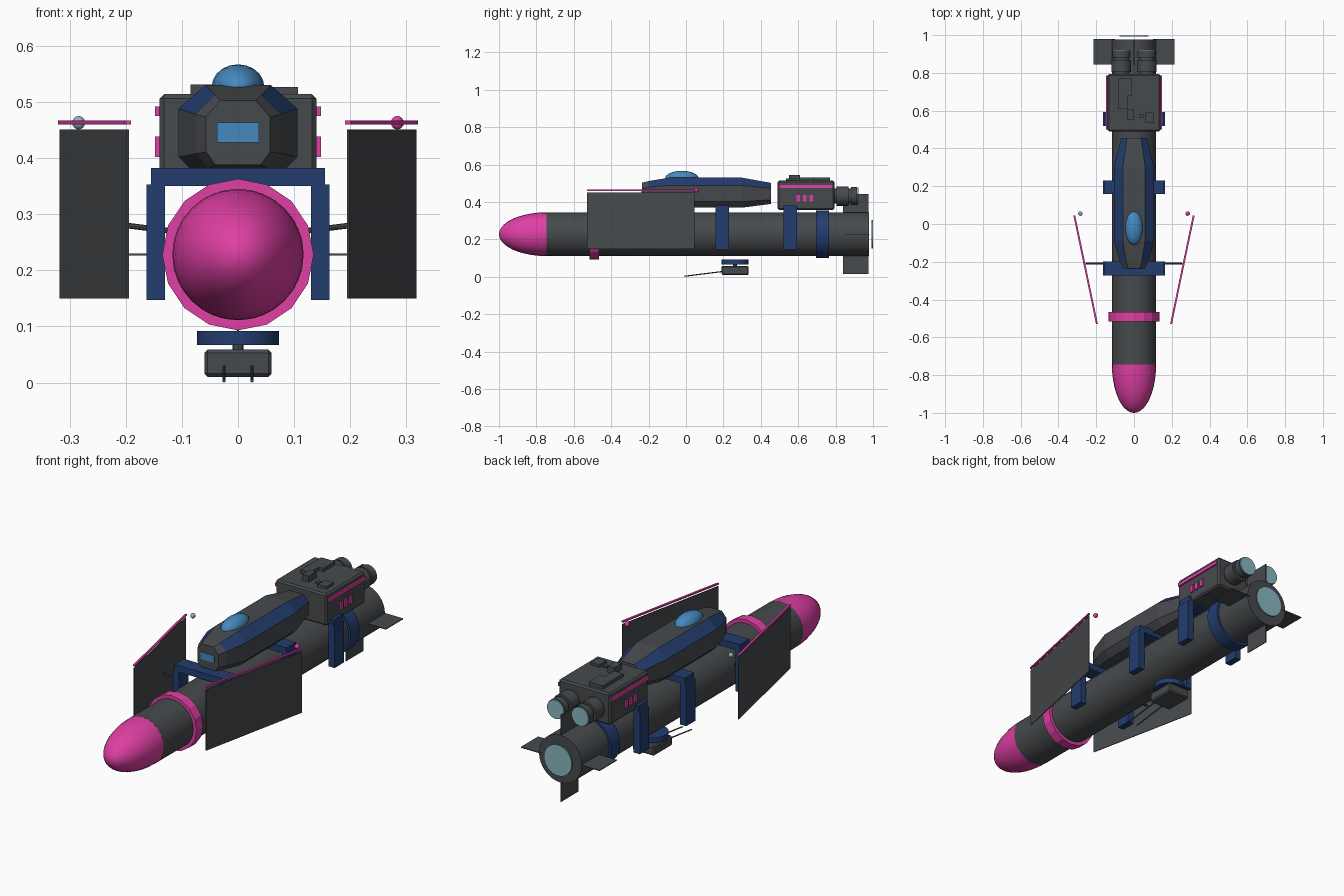
import bpy, bmesh, math
from mathutils import Vector, Matrix

if "Cube" in bpy.data.objects:
    bpy.data.objects.remove(bpy.data.objects["Cube"])


def material(name, rgb):
    m = bpy.data.materials.new(name)
    m.use_nodes = True
    m.diffuse_color = (*rgb, 1)
    m.node_tree.nodes["Principled BSDF"].inputs["Base Color"].default_value = (*rgb, 1)
    return m


GREY = material("dark grey", (0.062, 0.068, 0.073))
NAVY = material("navy blue", (0.017, 0.047, 0.16))
PINK = material("hot pink", (0.74, 0.05, 0.37))
SKY = material("sky blue", (0.06, 0.25, 0.52))
TEAL = material("pale teal", (0.25, 0.47, 0.53))
AXIS = 0.228   # height of the main tube's centre line


def finish(name, bm, mats, smooth=False):
    bmesh.ops.recalc_face_normals(bm, faces=bm.faces)
    mesh = bpy.data.meshes.new(name)
    bm.to_mesh(mesh)
    bm.free()
    ob = bpy.data.objects.new(name, mesh)
    bpy.context.collection.objects.link(ob)
    for m in mats:
        mesh.materials.append(m)
    if smooth:
        bpy.ops.object.select_all(action='DESELECT')
        ob.select_set(True)
        bpy.context.view_layer.objects.active = ob
        bpy.ops.object.shade_smooth_by_angle(angle=math.radians(35))
    return ob


def box(name, x, y, z, mat, bevel=0):
    """Box from (min, max) pairs."""
    bm = bmesh.new()
    bmesh.ops.create_cube(bm, size=1)
    for v in bm.verts:
        v.co = [(a + b) / 2 + c * (b - a) for (a, b), c in zip((x, y, z), v.co)]
    if bevel:
        bmesh.ops.bevel(bm, geom=bm.edges[:], offset=bevel, segments=1, affect='EDGES')
    return finish(name, bm, [mat])


def lathe(name, profile, mat, x=0, z=AXIS, sides=32, smooth=True):
    """Revolve (y, radius) points about a line along y."""
    bm = bmesh.new()
    rings = []
    for y, r in profile:
        n = sides if r > 0 else 1
        rings.append([bm.verts.new((x + r * math.sin(math.tau * i / n), y,
                                    z + r * math.cos(math.tau * i / n))) for i in range(n)])
    for a, b in zip(rings, rings[1:]):
        for i in range(sides):
            j = (i + 1) % sides
            quad = [a[i % len(a)], a[j % len(a)], b[j % len(b)], b[i % len(b)]]
            bm.faces.new(list(dict.fromkeys(quad)))
    for ring in (rings[0], rings[-1]):
        if len(ring) > 1:
            bm.faces.new(ring)
    return finish(name, bm, [mat], smooth)


def rod(name, start, end, radius, mat, sides=8):
    a, b = Vector(start), Vector(end)
    bm = bmesh.new()
    turn = (b - a).to_track_quat('Z', 'Y').to_matrix().to_4x4()
    bmesh.ops.create_cone(bm, cap_ends=True, segments=sides, radius1=radius, radius2=radius,
                          depth=(b - a).length, matrix=Matrix.Translation((a + b) / 2) @ turn)
    return finish(name, bm, [mat], sides > 12)


def ball(name, centre, radii, mat, u=16, v=10):
    bm = bmesh.new()
    bmesh.ops.create_uvsphere(bm, u_segments=u, v_segments=v, radius=1,
                              matrix=Matrix.Translation(centre) @ Matrix.Diagonal((*radii, 1)))
    return finish(name, bm, [mat], True)


def slanted(name, x0, x1, y0, y1, z, thick, mat):
    """Upright slab running from (x0, y0) to (x1, y1)."""
    bm = bmesh.new()
    base = [bm.verts.new((x + d, y, z[0])) for x, y, d in
            ((x0, y0, -thick), (x0, y0, thick), (x1, y1, thick), (x1, y1, -thick))]
    face = bm.faces.new(base)
    up = bmesh.ops.extrude_face_region(bm, geom=[face])["geom"]
    for v in up:
        if isinstance(v, bmesh.types.BMVert):
            v.co.z = z[1]
    return finish(name, bm, [mat])


# Main tube, nose and collars
lathe("main_tube", [(-0.745, 0.117), (0.978, 0.117)], GREY)
lathe("nose_cone", [(-0.745 - 0.255 * math.sin(t * math.pi / 20),
                     0.117 * math.cos(t * math.pi / 20) if t < 10 else 0)
                    for t in range(11)], PINK, sides=24)
lathe("front_collar", [(-0.515, 0.135), (-0.465, 0.135)], PINK, sides=16, smooth=False)
lathe("rear_collar", [(0.695, 0.128), (0.765, 0.128)], NAVY)
lathe("main_exhaust_glow", [(0.993, 0.076), (0.999, 0.076)], TEAL)

# Tail fins
for s, side in ((1, "left"), (-1, "right")):
    box(side + "_fin", sorted((s * 0.1, s * 0.215)), (0.845, 0.98),
        (AXIS - 0.002, AXIS + 0.002), GREY)
box("top_fin", (-0.002, 0.002), (0.84, 0.975), (0.33, 0.443), GREY)
box("bottom_fin", (-0.002, 0.002), (0.84, 0.975), (0.015, 0.12), GREY)

# Saddle brackets straddling the tube
for name, y in (("front", -0.272), ("middle", 0.158), ("rear", 0.52)):
    span = (y, y + 0.073)
    box(name + "_bracket_bar", (-0.155, 0.155), span, (0.35, 0.382), NAVY)
    for s, side in ((1, "left"), (-1, "right")):
        box(f"{name}_bracket_{side}_leg", sorted((s * 0.13, s * 0.163)), span,
            (0.147, 0.353), NAVY)

# Splayed side shields with rails, lamps and struts
for s, side, lamp in ((1, "left", PINK), (-1, "right", TEAL)):
    slanted(side + "_shield", s * 0.196, s * 0.316, -0.53, 0.045, (0.15, 0.451), 0.002, GREY)
    slanted(side + "_shield_rail", s * 0.196, s * 0.316, -0.53, 0.045, (0.46, 0.467), 0.005, PINK)
    ball(side + "_lamp", (s * 0.284, 0.055, 0.463), (0.012,) * 3, lamp, 10, 8)
    rod(side + "_strut", (s * 0.12, -0.21, 0.27), (s * 0.255, -0.21, 0.287), 0.005, GREY)

# Cabin: lofted octagon sections, navy upper chamfers behind the nose section
bm = bmesh.new()
rings = []
for y, w, top, bottom in ((-0.235, 0.057, 0.503, 0.388), (-0.2, 0.075, 0.512, 0.382),
                          (-0.09, 0.106, 0.53, 0.37), (0.3, 0.106, 0.53, 0.37),
                          (0.455, 0.068, 0.502, 0.39)):
    h = top - bottom
    half = [(0.55 * w, top), (w, top - 0.26 * h), (w, bottom + 0.2 * h), (0.7 * w, bottom)]
    pts = half + [(-x, z) for x, z in reversed(half)]
    rings.append([bm.verts.new((x, y, z)) for x, z in pts])
for k, (a, b) in enumerate(zip(rings, rings[1:])):
    for i in range(8):
        j = (i + 1) % 8
        f = bm.faces.new((a[i], a[j], b[j], b[i]))
        f.material_index = int(k > 0 and i in (0, 6))
bm.faces.new(rings[0])
bm.faces.new(rings[-1])
finish("cabin", bm, [GREY, NAVY])
box("cabin_window", (-0.037, 0.037), (-0.239, -0.234), (0.428, 0.463), SKY)
ball("cabin_dome", (0, -0.022, 0.527), (0.047, 0.09, 0.04), SKY)

# Engine housing with roof plates and side stripes
box("engine_housing", (-0.14, 0.14), (0.49, 0.793), (0.357, 0.514), GREY, 0.008)
for x, y, top in (((-0.085, -0.01), (0.68, 0.77), 0.531), ((-0.085, -0.035), (0.61, 0.69), 0.531),
                  ((-0.035, 0.0), (0.55, 0.61), 0.545), ((0.03, 0.05), (0.56, 0.58), 0.522),
                  ((0.06, 0.107), (0.535, 0.59), 0.527)):
    box("roof_plate", x, y, (0.51, top), GREY)
for s, side in ((1, "left"), (-1, "right")):
    skin = sorted((s * 0.139, s * 0.148))
    box(side + "_stripe", skin, (0.5, 0.785), (0.475, 0.492), PINK)
    for y in (0.59, 0.625, 0.66):
        box(side + "_dash", skin, (y, y + 0.02), (0.402, 0.438), PINK)
    # Twin thrusters
    lathe(side + "_thruster", [(0.78, 0.04), (0.805, 0.04), (0.805, 0.052), (0.868, 0.052),
                               (0.868, 0.04), (0.882, 0.04), (0.882, 0.048), (0.915, 0.048)],
          GREY, x=s * 0.067, z=0.432, sides=24)
    lathe(side + "_thruster_glow", [(0.917, 0.046), (0.922, 0.046)], TEAL,
          x=s * 0.067, z=0.432, sides=24)

# Belly turret
rod("turret_disc", (0, 0.262, 0.067), (0, 0.262, 0.092), 0.073, NAVY, 24)
rod("turret_shaft", (0, 0.262, 0.055), (0, 0.262, 0.07), 0.01, GREY)
box("turret_body", (-0.06, 0.06), (0.19, 0.335), (0.01, 0.059), GREY, 0.006)
for s, side in ((1, "left"), (-1, "right")):
    rod(side + "_barrel", (s * 0.025, 0.2, 0.029), (s * 0.025, -0.008, 0.003), 0.003, GREY)
